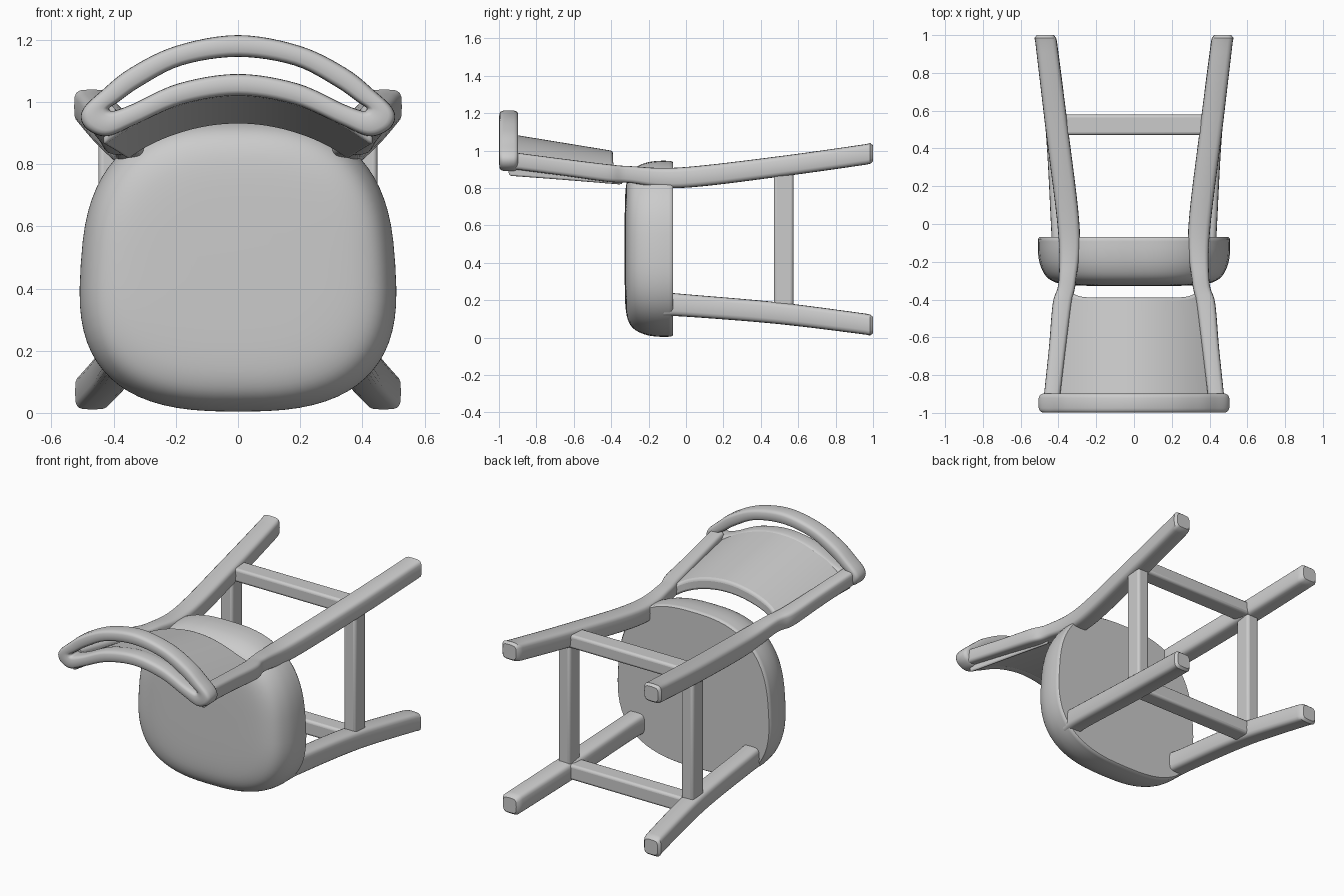
import bpy, bmesh, math
from mathutils import Vector

if "Cube" in bpy.data.objects:
    bpy.data.objects.remove(bpy.data.objects["Cube"])


def power(v, e):
    return math.copysign(abs(v) ** e, v)


def section(n=20, e=0.5):
    # rounded-square cross-section in unit coordinates
    return [(power(math.cos(t), e), power(math.sin(t), e))
            for t in (2 * math.pi * i / n for i in range(n))]


def spline(pts, steps, closed=False):
    # Catmull-Rom through tuples of any size
    n, out = len(pts), []
    for i in range(n if closed else n - 1):
        idx = [(i + k) % n if closed else min(max(i + k, 0), n - 1) for k in (-1, 0, 1, 2)]
        p = [pts[k] for k in idx]
        for s in range(steps):
            t = s / steps
            out.append(tuple(0.5 * (2 * b + (c - a) * t + (2 * a - 5 * b + 4 * c - d) * t * t
                                    + (3 * b - a - 3 * c + d) * t ** 3)
                             for a, b, c, d in zip(*p)))
    if not closed:
        out.append(pts[-1])
    return out


def smooth(ob):
    bpy.ops.object.select_all(action='DESELECT')
    ob.select_set(True)
    bpy.context.view_layer.objects.active = ob
    bpy.ops.object.shade_smooth_by_angle(angle=math.radians(40))


def loft(name, rings, closed=False, bevel=0):
    bm = bmesh.new()
    vs = [[bm.verts.new(p) for p in r] for r in rings]
    m, k = len(vs), len(vs[0])
    for i in range(m if closed else m - 1):
        a, b = vs[i], vs[(i + 1) % m]
        for j in range(k):
            bm.faces.new((a[j], a[(j + 1) % k], b[(j + 1) % k], b[j]))
    if not closed:
        bm.faces.new(vs[0])
        bm.faces.new(vs[-1])
    bmesh.ops.recalc_face_normals(bm, faces=bm.faces)
    me = bpy.data.meshes.new(name)
    bm.to_mesh(me)
    bm.free()
    ob = bpy.data.objects.new(name, me)
    bpy.context.collection.objects.link(ob)
    smooth(ob)
    if bevel:
        mod = ob.modifiers.new("bevel", 'BEVEL')
        mod.width, mod.segments, mod.limit_method = bevel, 3, 'ANGLE'
    return ob


def leg(name, pts, side):
    # points are x, y, z, half width, half depth; first one is the foot
    path = spline(pts, 8)
    x, y, z, a, b = path[0]
    path[0] = (x, y - 0.015, z, a, b)
    path.insert(0, (x, y, z, a * 0.78, b * 0.78))
    loft(name, [[(side * (x + a * u), y, z + b * v) for u, v in section()]
                for x, y, z, a, b in path])


def bar(name, centre, half):
    (cx, cy, cz), (hx, hy, hz) = centre, half
    ring = [(-1, -1), (1, -1), (1, 1), (-1, 1)]
    loft(name, [[(cx + hx * u, cy + hy * v, cz + hz * w) for u, v in ring]
                for w in (-1, 1)], bevel=0.015)


# Seat: rounded outline, flat underside, soft upper edge
def seat_ring(y, s, n=72, e=2 / 2.7):
    ring = []
    for i in range(n):
        t = 2 * math.pi * i / n
        c, d = power(math.cos(t), e), power(math.sin(t), e)
        ring.append((s * 0.505 * c * (1 - 0.06 * d), y, 0.475 + s * 0.47 * d))
    return ring


seat_profile = spline([(-0.08, 1.0), (-0.15, 1.0), (-0.22, 0.975), (-0.28, 0.91),
                       (-0.312, 0.8), (-0.325, 0.62), (-0.328, 0.3)], 4)
loft("seat", [seat_ring(-0.07, 0.985)] + [seat_ring(*p) for p in seat_profile])

# Legs; the rear ones run on as back posts
front = [(0.468, 1.0, 0.067, 0.056, 0.056), (0.41, 0.5, 0.13, 0.058, 0.058),
         (0.385, 0.0, 0.172, 0.055, 0.06), (0.375, -0.12, 0.178, 0.06, 0.065)]
rear = [(0.47, 1.0, 0.985, 0.057, 0.055), (0.408, 0.5, 0.915, 0.06, 0.055),
        (0.345, -0.03, 0.855, 0.058, 0.055), (0.353, -0.3, 0.872, 0.046, 0.045),
        (0.38, -0.42, 0.88, 0.05, 0.047), (0.405, -0.65, 0.91, 0.045, 0.045),
        (0.435, -0.92, 0.945, 0.043, 0.045)]
for side, label in ((1, "right"), (-1, "left")):
    leg("front_leg_" + label, front, side)
    leg("rear_leg_" + label, rear, side)
    bar("side_stretcher_" + label, (side * 0.408, 0.522, 0.522), (0.04, 0.052, 0.39))

# Cross stretchers
bar("front_stretcher", (0, 0.522, 0.127), (0.40, 0.052, 0.045))
bar("rear_stretcher", (0, 0.525, 0.912), (0.40, 0.054, 0.04))


# Curved back panel
def panel_ring(u):
    ring = []
    low = -0.39 + 0.06 * abs(u) ** 9
    ys = [low + (-0.95 - low) * i / 8 for i in range(9)]
    for off, seq in ((-0.035, ys), (0.035, ys[::-1])):
        for y in seq:
            f = (-0.4 - y) / 0.55
            x = u * (0.365 + 0.07 * f)
            ring.append((x, y, 0.965 + 0.09 * f - 0.85 * x * x + off))
    return ring


loft("back_panel", [panel_ring(-1 + i / 20) for i in range(41)], bevel=0.015)

# Top rail: crescent loop given by outer x, z and inner x, z
half = [(0, 1.215, 0, 1.145), (0.2, 1.18, 0.18, 1.118), (0.35, 1.107, 0.31, 1.052),
        (0.44, 1.035, 0.385, 1.0), (0.493, 0.985, 0.41, 0.984), (0.505, 0.945, 0.414, 0.977),
        (0.48, 0.908, 0.408, 0.971), (0.42, 0.89, 0.39, 0.974), (0.33, 0.927, 0.335, 0.995),
        (0.18, 0.992, 0.19, 1.06), (0, 1.02, 0, 1.09)]
loop = half + [(-a, b, -c, d) for a, b, c, d in half[-2:0:-1]]
rail = []
for a, b, c, d in spline(loop, 6, True):
    o, i = Vector((a, 0, b)), Vector((c, 0, d))
    mid, r = (o + i) / 2, (o - i) / 2
    rail.append([mid + r * u + Vector((0, -0.948 + 0.051 * v, 0)) for u, v in section(20, 0.55)])
loft("top_rail", rail, closed=True)
